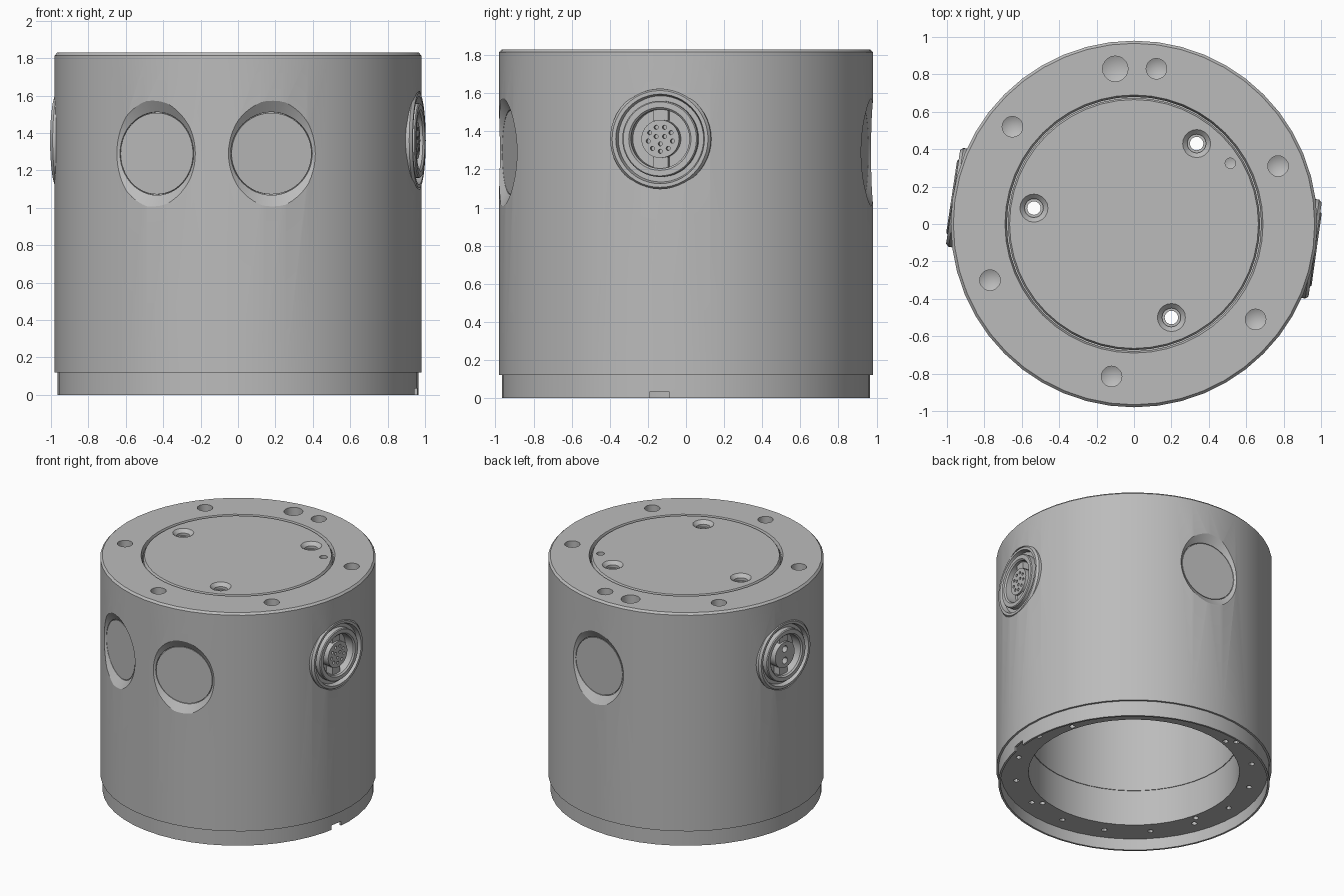
import bpy
import bmesh
from math import pi, cos, sin, radians
from mathutils import Matrix, Vector

if "Cube" in bpy.data.objects:
    bpy.data.objects.remove(bpy.data.objects["Cube"], do_unlink=True)

GREY = (0.5, 0.5, 0.5, 1.0)
metal = bpy.data.materials.new("satin_grey_metal")
metal.use_nodes = True
metal.diffuse_color = GREY
metal.node_tree.nodes["Principled BSDF"].inputs["Base Color"].default_value = GREY

SIDES = 48


def lathe(bm, profile, segs=24, matrix=Matrix(), closed=False):
    """Revolve (radius, height) points about z; zero radius makes a pole."""
    rings = []
    for r, h in profile:
        count = 1 if r == 0 else segs
        rings.append([bm.verts.new(matrix @ Vector((r * cos(2 * pi * i / segs),
                                                    r * sin(2 * pi * i / segs), h)))
                      for i in range(count)])
    pairs = list(zip(rings, rings[1:]))
    if closed:
        pairs.append((rings[-1], rings[0]))
    for a, b in pairs:
        for i in range(segs):
            j = (i + 1) % segs
            quad = [a[i % len(a)], a[j % len(a)], b[j % len(b)], b[i % len(b)]]
            bm.faces.new(list(dict.fromkeys(quad)))


def box(bm, size, matrix):
    bmesh.ops.create_cube(bm, size=1, matrix=matrix @ Matrix.Diagonal((*size, 1)))


def make(name, bm):
    bmesh.ops.recalc_face_normals(bm, faces=bm.faces)
    mesh = bpy.data.meshes.new(name)
    bm.to_mesh(mesh)
    bm.free()
    mesh.materials.append(metal)
    obj = bpy.data.objects.new(name, mesh)
    bpy.context.collection.objects.link(obj)
    return obj


def activate(obj):
    bpy.ops.object.select_all(action='DESELECT')
    obj.select_set(True)
    bpy.context.view_layer.objects.active = obj


def cut(obj, cutter_bm):
    cutter = make("cutter", cutter_bm)
    cutter.hide_render = True
    activate(obj)
    mod = obj.modifiers.new("cut", 'BOOLEAN')
    mod.operation = 'DIFFERENCE'
    mod.solver = 'EXACT'
    mod.object = cutter
    bpy.ops.object.modifier_apply(modifier=mod.name)
    bpy.data.objects.remove(cutter, do_unlink=True)


def smooth(obj):
    activate(obj)
    bpy.ops.object.shade_smooth_by_angle(angle=radians(30))


def radial(azimuth, height):
    """Frame whose z axis points outward from the housing."""
    return (Matrix.Translation((0, 0, height)) @ Matrix.Rotation(radians(azimuth), 4, 'Z')
            @ Matrix.Rotation(pi / 2, 4, 'Y'))


def polar(r, angle):
    return Matrix.Translation((r * cos(angle), r * sin(angle), 0))


windows = [radial(az, 1.29) for az in (-117.5, -79, 84)]
sockets = [radial(az, 1.36) for az in (-8, 171.5)]

# Housing: hollow barrel with a thin foot lip and a seat for the lid
bm = bmesh.new()
lathe(bm, [(.965, 0), (.965, .12), (.98, .12), (.98, 1.815), (.966, 1.83),
           (.69, 1.83), (.68, 1.81), (.68, 1.74), (.6, 1.74), (.6, 1.68),
           (.745, 1.68), (.745, .37), (.75, .37), (.75, .09), (.95, .09), (.95, 0)],
      SIDES, closed=True)
housing = make("housing", bm)

cutters = bmesh.new()
# Conical window recesses and socket pockets
for m in windows:
    lathe(cutters, [(0, .925), (.222, .925), (.222, .94), (.35, 1.02), (0, 1.02)], 48, m)
for m in sockets:
    lathe(cutters, [(0, .87), (.262, .87), (.262, 1.05), (0, 1.05)], 48, m)
# Blind drilled holes in the top rim
rim_holes = [(-.1, .83, .068), (.12, .83, .055), (-.65, .52, .055), (.77, .31, .055),
             (-.77, -.3, .055), (.65, -.51, .055), (-.12, -.815, .055)]
for x, y, r in rim_holes:
    lathe(cutters, [(0, 1.735), (r, 1.765), (r, 1.86), (0, 1.86)], 20,
          Matrix.Translation((x, y, 0)))
# Bolt holes in the underside ring
bolts = [(.845, radians(19.5 + 22.5 * i)) for i in range(16)]
bolts += [(.785, radians(16 + 90 * i)) for i in range(4)]
for r, angle in bolts:
    lathe(cutters, [(0, .05), (.02, .05), (.02, .25), (0, .25)], 12, polar(r, angle))
# Locating notch in the foot lip
box(cutters, (.1, .1, .07), Matrix.Translation((.955, -.14, 0)))
cut(housing, cutters)
smooth(housing)

# Lid with three countersunk through holes and one pin hole
bm = bmesh.new()
lathe(bm, [(0, 1.735), (.674, 1.735), (.674, 1.815), (.665, 1.83), (0, 1.83)], SIDES)
lid = make("lid", bm)
cutters = bmesh.new()
for x, y in [(.335, .43), (-.535, .085), (.2, -.5)]:
    lathe(cutters, [(0, 1.6), (.036, 1.6), (.036, 1.785), (.05, 1.785), (.05, 1.805),
                    (.08, 1.835), (.08, 1.86), (0, 1.86)], 20,
          Matrix.Translation((x, y, 0)))
lathe(cutters, [(0, 1.78), (.028, 1.79), (.028, 1.86), (0, 1.86)], 16,
      Matrix.Translation((.515, .325, 0)))
cut(lid, cutters)
smooth(lid)

# Flat round window plates
for i, m in enumerate(windows):
    bm = bmesh.new()
    lathe(bm, [(0, .91), (.218, .91), (.218, .94), (0, .94)], 48, m)
    smooth(make(f"window_plate_{i + 1}", bm))

# Sockets: stepped flange and barrel, keyed insert with contact holes
many = [(.065, 2 * pi * i / 9) for i in range(9)] + [(.026, 2 * pi * i / 3) for i in range(3)]
pair = [(.045, 0), (.045, pi)]
for name, m, holes, size in (("data", sockets[0], many, .011), ("power", sockets[1], pair, .026)):
    bm = bmesh.new()
    lathe(bm, [(0, .86), (.267, .86), (.267, .962), (.254, .978), (.235, .978),
               (.226, .945), (.2, .945), (.2, .98), (.194, .986), (.165, .986),
               (.155, .976), (.155, .9), (0, .9)], 48, m)
    smooth(make(name + "_socket_shell", bm))

    bm = bmesh.new()
    lathe(bm, [(0, .89), (.1, .89), (.1, .97), (0, .97)], 32, m)
    insert = make(name + "_socket_insert", bm)
    cutters = bmesh.new()
    for r, angle in holes:
        lathe(cutters, [(0, .93), (size, .93), (size, 1), (0, 1)], 12, m @ polar(r, angle))
    cut(insert, cutters)
    smooth(insert)

    bm = bmesh.new()
    for side in (-1, 1):
        box(bm, (.06, .08, .06), m @ Matrix.Translation((side * .126, 0, .925)))
    make(name + "_socket_keys", bm)
